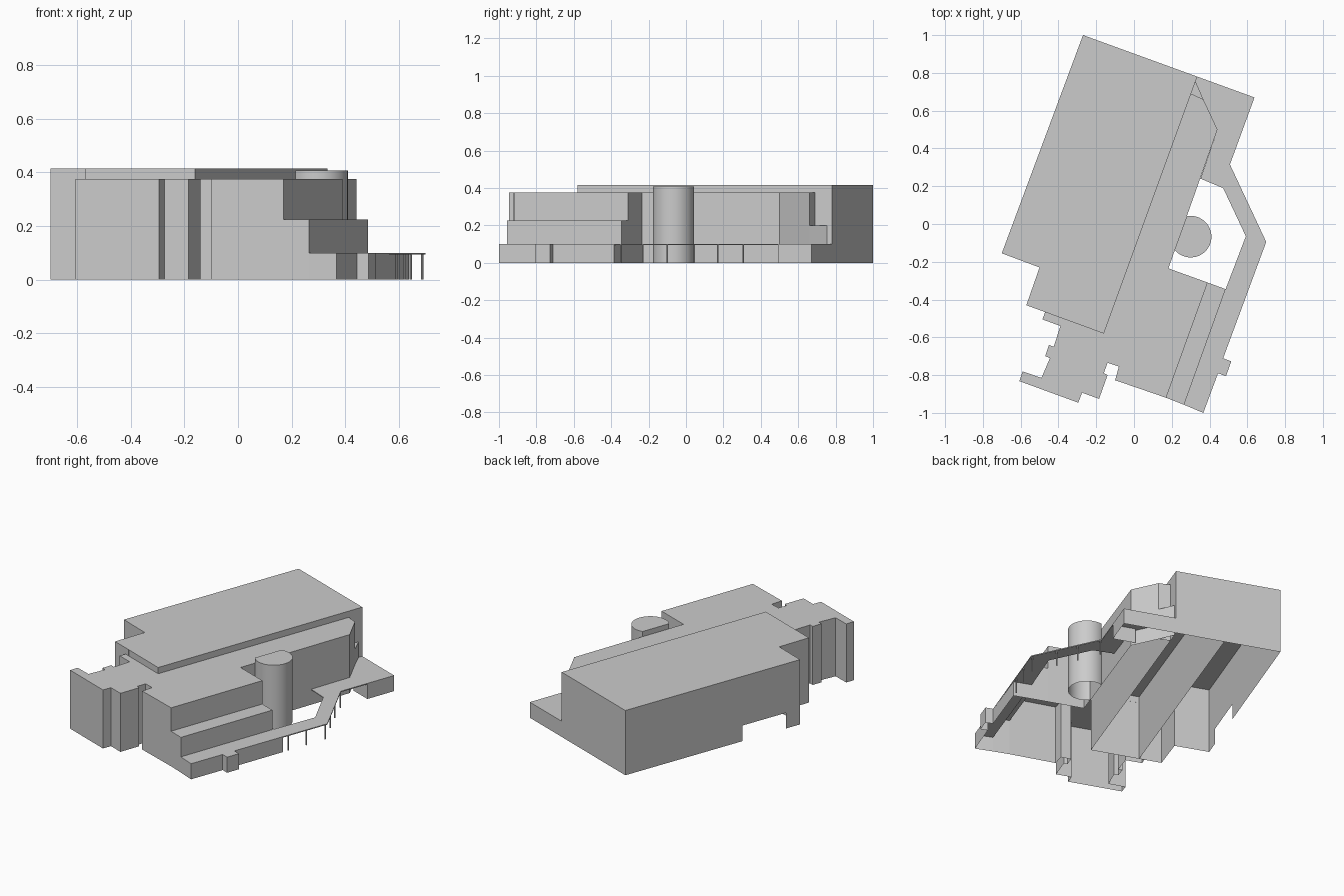
import bpy, bmesh
from math import radians, cos, sin
from mathutils import Vector

cube = bpy.data.objects.get("Cube")
if cube:
    bpy.data.objects.remove(cube, do_unlink=True)

grey = bpy.data.materials.new("plain grey")
grey.use_nodes = True
grey.diffuse_color = (0.6, 0.6, 0.6, 1)
grey.node_tree.nodes["Principled BSDF"].inputs["Base Color"].default_value = (0.6, 0.6, 0.6, 1)


def finish(name, bm):
    mesh = bpy.data.meshes.new(name)
    bm.to_mesh(mesh)
    bm.free()
    mesh.materials.append(grey)
    obj = bpy.data.objects.new(name, mesh)
    bpy.context.collection.objects.link(obj)
    return obj


def prism(name, outline, z0, z1, skip=(), bottom=False):
    """Roof plus walls over an outline; skipped edges get no wall."""
    bm = bmesh.new()
    low = [bm.verts.new((x, y, z0)) for x, y in outline]
    top = [bm.verts.new((x, y, z1)) for x, y in outline]
    roof = bm.faces.new(top)
    if bottom:
        bm.faces.new(low[::-1])
    n = len(outline)
    for i in range(n):
        if i not in skip:
            j = (i + 1) % n
            bm.faces.new((low[i], low[j], top[j], top[i]))
    loose = [v for v in bm.verts if not v.link_faces]
    bmesh.ops.delete(bm, geom=loose, context='VERTS')
    bmesh.ops.recalc_face_normals(bm, faces=bm.faces)
    if roof.normal.z < 0:
        bmesh.ops.reverse_faces(bm, faces=bm.faces)
    return finish(name, bm)


def walls(name, pieces):
    """Upright panels, each (start, end, bottom, top)."""
    bm = bmesh.new()
    for a, b, z0, z1 in pieces:
        bm.faces.new([bm.verts.new((*p, z)) for p, z in
                      ((a, z0), (b, z0), (b, z1), (a, z1))])
    return finish(name, bm)


DECK, TIER, WING, HALL = 0.1, 0.225, 0.375, 0.415
SOFFIT = DECK - 0.006

# Main hall, with its west wall built around a low opening
nw, ne, se = (-0.27, 1.0), (0.335, 0.78), (-0.16, -0.58)
west = (-0.70, -0.155)
prism("main_hall", [nw, west, (-0.50, -0.23), (-0.57, -0.43), se, ne], 0, HALL, skip={0})
jamb_a, jamb_b = (tuple(Vector(nw).lerp(Vector(west), t)) for t in (0.67, 0.92))
walls("hall_west_wall", [(nw, jamb_a, 0, HALL), (jamb_a, jamb_b, DECK, HALL),
                         (jamb_b, west, 0, HALL)])
walls("hall_partition", [((-0.44, -0.478), (0.055, 0.882), 0, HALL)])

# Stepped wing wrapped around the hall's front and east side
wing_n, wing_s = (0.39, -0.31), (0.17, -0.92)
tier_n, tier_s = (0.485, -0.345), (0.265, -0.957)
prism("wing", [se, (0.302, 0.69), (0.367, 0.66), (0.442, 0.50), (0.182, -0.235),
               wing_n, wing_s, (-0.10, -0.827), (-0.08, -0.755),
               (-0.14, -0.735), (-0.16, -0.79), (-0.14, -0.80), (-0.185, -0.926),
               (-0.275, -0.893), (-0.295, -0.946), (-0.607, -0.832), (-0.59, -0.78),
               (-0.49, -0.815), (-0.445, -0.71), (-0.47, -0.70), (-0.45, -0.64),
               (-0.425, -0.65), (-0.39, -0.54), (-0.485, -0.505), (-0.47, -0.466)],
      0, WING, skip={0, 5, 24})
prism("wing_tip", [(0.302, 0.69), (0.367, 0.66), (0.326, 0.755)], 0, 0.2, skip={0, 2})
prism("middle_terrace", [wing_s, tier_s, tier_n, wing_n], 0, TIER, skip={1, 3})
walls("terrace_risers", [(wing_s, wing_n, TIER, WING), (tier_s, tier_n, DECK, TIER)])

# Rounded stair tower with a flat back
centre, r = Vector((0.30, -0.067)), 0.11
arc = [radians(-20 - 121 + 242 * i / 40) for i in range(41)]
tower = prism("stair_tower", [(centre.x + r * cos(a), centre.y + r * sin(a)) for a in arc],
              0, 0.408)
bpy.ops.object.select_all(action='DESELECT')
tower.select_set(True)
bpy.context.view_layer.objects.active = tower
bpy.ops.object.shade_smooth_by_angle(angle=radians(30))

# Raised walkway deck
bump = [(0.445, -0.79), (0.487, -0.806), (0.515, -0.727), (0.472, -0.711)]
front, bend, elbow, corner = (0.367, -1.0), (0.70, -0.095), (0.508, 0.315), (0.638, 0.67)
prism("walkway_deck", [tier_s, front, *bump, bend, elbow, corner, ne,
                       (0.26, 0.574), (0.442, 0.50), (0.352, 0.24), (0.472, 0.19),
                       (0.592, -0.065), tier_n], SOFFIT, DECK, bottom=True)

# Rooms below the deck: one along the terrace, one at the north end
terrace_room = [tier_s, front, *bump, (0.59, -0.385), tier_n]
north_room = [(0.44, 0.54), (0.573, 0.492), corner, ne]
for name, path in (("terrace_room_walls", terrace_room), ("north_room_walls", north_room)):
    walls(name, [(a, b, 0, SOFFIT) for a, b in zip(path, path[1:])])

# Slim posts along the free walkway
bm = bmesh.new()
for x, y in ((0.60, -0.35), (0.645, -0.23), (0.688, -0.1), (0.622, 0.045),
             (0.568, 0.17), (0.512, 0.305)):
    made = bmesh.ops.create_cone(bm, segments=8, radius1=0.004, radius2=0.004,
                                 depth=SOFFIT)
    bmesh.ops.translate(bm, verts=made["verts"], vec=(x, y, SOFFIT / 2))
finish("walkway_posts", bm)
